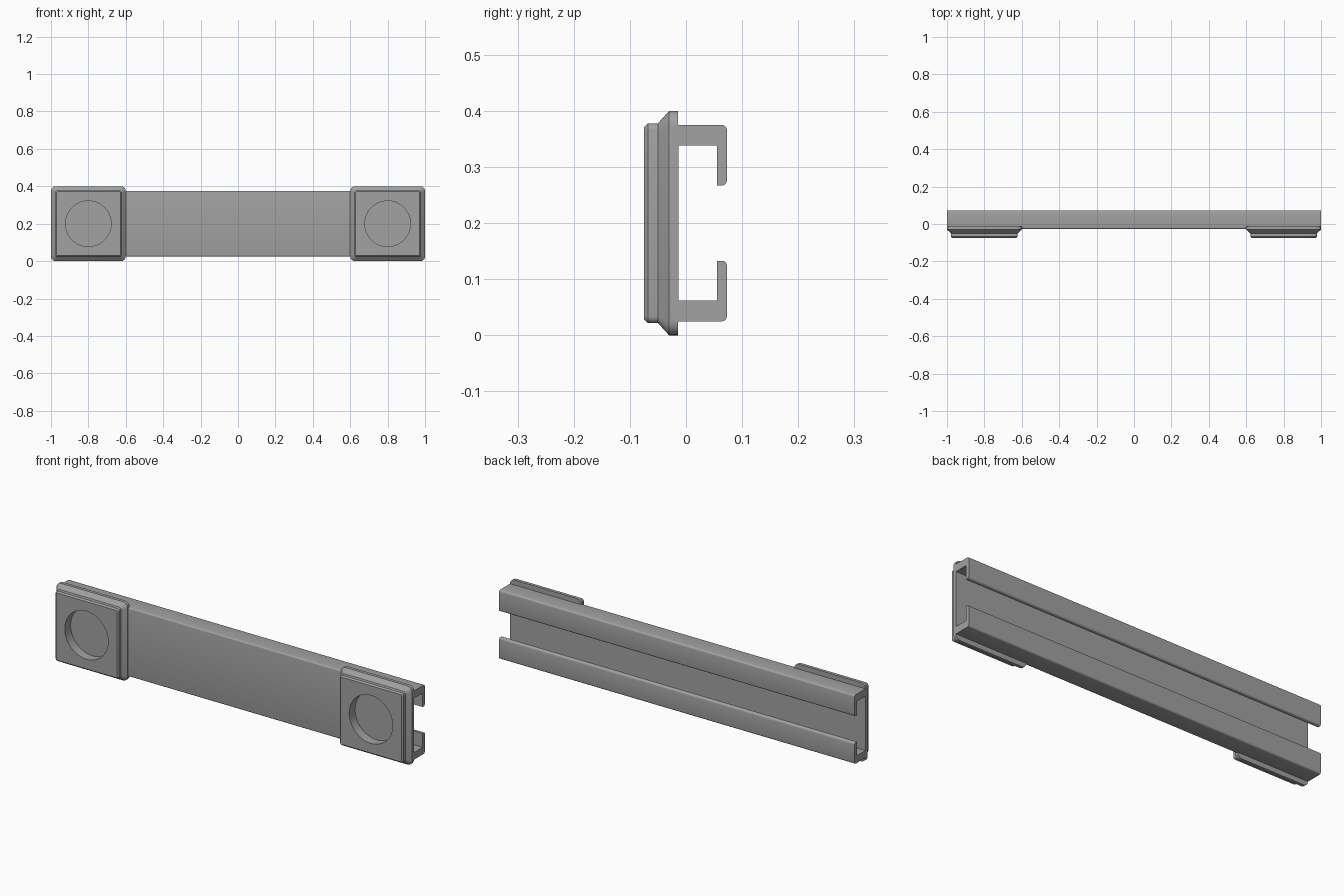
import bpy, bmesh, math
from mathutils import Vector

cube = bpy.data.objects.get("Cube")
if cube:
    bpy.data.objects.remove(cube, do_unlink=True)

grey = bpy.data.materials.new("satin_grey")
grey.use_nodes = True
colour = (0.36, 0.36, 0.36, 1)
grey.diffuse_color = colour
grey.node_tree.nodes["Principled BSDF"].inputs["Base Color"].default_value = colour

MID = 0.2      # height of the horizontal centre line


def rounded(points, steps=4):
    """Round polygon corners given as (u, v, radius), all right-angled."""
    out = []
    for i, (u, v, r) in enumerate(points):
        p = Vector((u, v))
        if r == 0:
            out.append(p)
            continue
        a = (Vector(points[i - 1][:2]) - p).normalized() * r
        b = (Vector(points[(i + 1) % len(points)][:2]) - p).normalized() * r
        for k in range(steps + 1):
            t = k / steps * math.pi / 2
            out.append(p + a * (1 - math.sin(t)) + b * (1 - math.cos(t)))
    return out


def loft(bm, rings):
    """Join vertex rings of equal length with side faces."""
    for a, b in zip(rings, rings[1:]):
        for i in range(len(a)):
            j = (i + 1) % len(a)
            bm.faces.new((a[i], a[j], b[j], b[i]))


def finish(bm, name):
    bmesh.ops.recalc_face_normals(bm, faces=bm.faces[:])
    mesh = bpy.data.meshes.new(name)
    bm.to_mesh(mesh)
    bm.free()
    obj = bpy.data.objects.new(name, mesh)
    bpy.context.collection.objects.link(obj)
    mesh.materials.append(grey)
    bpy.ops.object.select_all(action="DESELECT")
    obj.select_set(True)
    bpy.context.view_layer.objects.active = obj
    bpy.ops.object.shade_smooth_by_angle(angle=math.radians(25))
    return obj


# C-shaped rail: upper half of the section, then its reflection
half = [(-0.013, 0.138, 0), (0.055, 0.138, 0), (0.055, 0.067, 0),
        (0.073, 0.067, 0.009), (0.073, 0.175, 0.009), (-0.026, 0.175, 0.007)]
section = half + [(y, -h, r) for y, h, r in reversed(half)]
bm = bmesh.new()
ends = [[bm.verts.new((x, p.x, MID + p.y)) for p in rounded(section)]
        for x in (-1, 1)]
loft(bm, ends)
for end in ends:
    bm.faces.new(end)
finish(bm, "rail")


# Stepped square end blocks, each with a round recess in the front
def end_block(name, cx):
    bm = bmesh.new()
    rings = []
    for y, h, r in [(-0.014, 0.2, 0.025), (-0.03, 0.2, 0.025),
                    (-0.05, 0.178, 0.012), (-0.068, 0.178, 0.012),
                    (-0.075, 0.171, 0.005)]:
        square = [(-h, -h, r), (h, -h, r), (h, h, r), (-h, h, r)]
        rings.append([bm.verts.new((cx + p.x, y, MID + p.y))
                      for p in rounded(square)])
    loft(bm, rings)
    bm.faces.new(rings[0])

    # Recess wall and floor
    hole = []
    for y in (-0.075, -0.028):
        angles = [2 * math.pi * i / 64 for i in range(64)]
        hole.append([bm.verts.new((cx + 0.122 * math.cos(t), y,
                                   MID + 0.122 * math.sin(t))) for t in angles])
    loft(bm, hole)
    bm.faces.new(hole[1])

    # Front face around the recess
    border = [e for e in bm.edges
              if e.is_boundary and all(v.co.y < -0.074 for v in e.verts)]
    bmesh.ops.triangle_fill(bm, use_beauty=True, edges=border,
                            normal=(0, -1, 0))
    finish(bm, name)


for name, x in (("left_end_block", 0.8), ("right_end_block", -0.8)):
    end_block(name, x)
